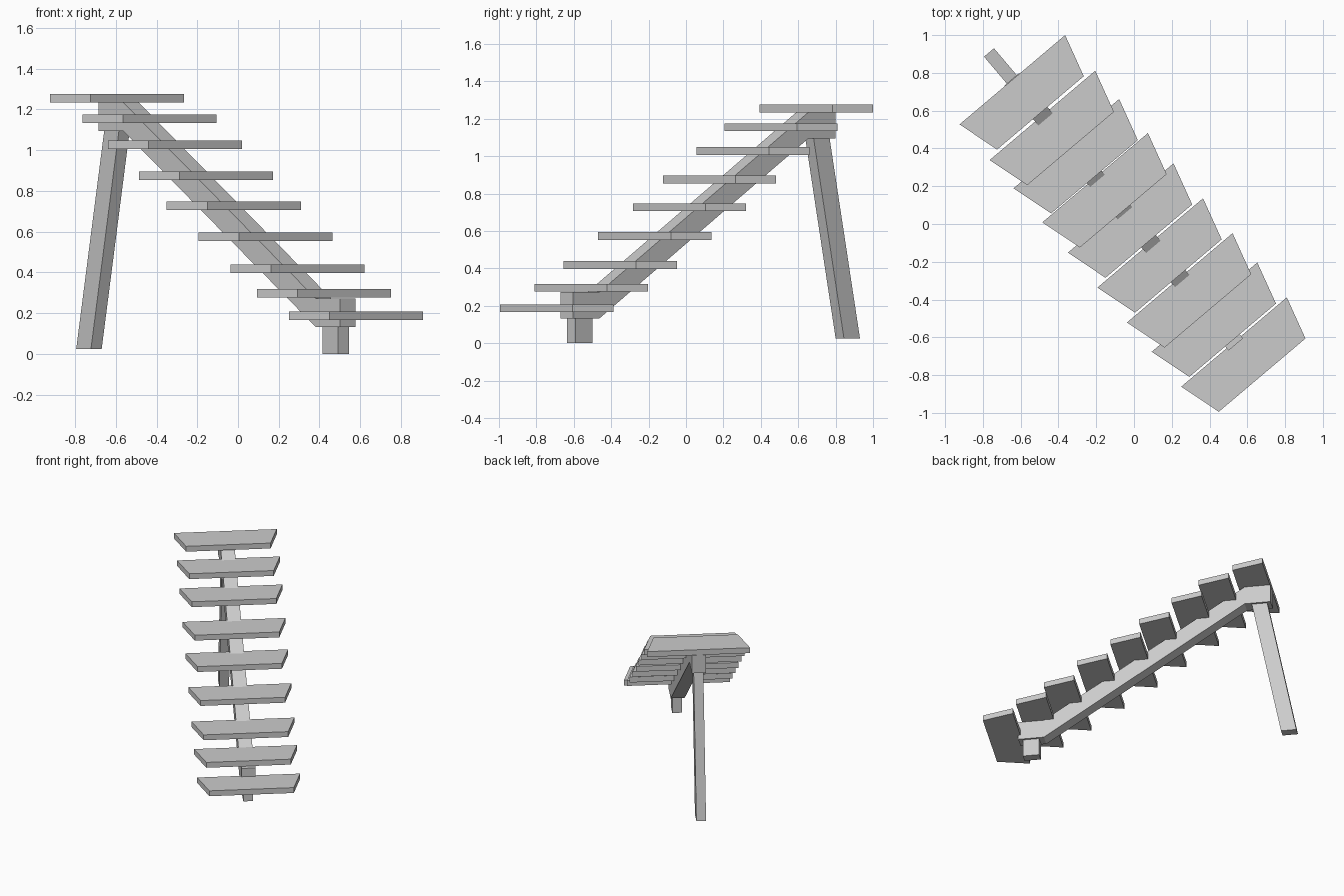
import bpy, bmesh
from mathutils import Vector

if "Cube" in bpy.data.objects:
    bpy.data.objects.remove(bpy.data.objects["Cube"])

# stair run direction (u) and sideways direction (v) in plan
U = Vector((-0.6456, 0.7637, 0))
V = Vector((0.7637, 0.6456, 0))


def place(s, v, z):
    return U * s + V * v + Vector((0, 0, z))


def prism(name, start, end):
    """Closed solid between two matching outlines of (s, v, z) points."""
    bm = bmesh.new()
    a = [bm.verts.new(place(*p)) for p in start]
    b = [bm.verts.new(place(*p)) for p in end]
    n = len(a)
    bm.faces.new(a[::-1])
    bm.faces.new(b)
    for i in range(n):
        j = (i + 1) % n
        bm.faces.new((a[i], a[j], b[j], b[i]))
    bmesh.ops.recalc_face_normals(bm, faces=bm.faces)
    mesh = bpy.data.meshes.new(name)
    bm.to_mesh(mesh)
    bm.free()
    obj = bpy.data.objects.new(name, mesh)
    bpy.context.collection.objects.link(obj)
    return obj


def rect(s, length, width, z):
    l, w = length / 2, width / 2
    return [(s - l, -w, z), (s + l, -w, z), (s + l, w, z), (s - l, w, z)]


# central beam: sloped, with level ends
path = [(-0.835, 0.133), (-0.648, 0.133), (0.815, 1.095), (1.003, 1.095)]
profile = path + [(s, z + 0.14) for s, z in reversed(path)]
prism("central_beam",
      [(s, -0.05, z) for s, z in profile],
      [(s, 0.05, z) for s, z in profile])

# front foot and leaning back leg
prism("front_foot", rect(-0.744, 0.118, 0.07, 0), rect(-0.744, 0.118, 0.07, 0.135))
prism("back_leg", rect(1.133, 0.112, 0.069, 0.025), rect(0.92, 0.112, 0.069, 1.097))

# tapered treads: (back edge position, centre height)
treads = [(-0.819, 0.187), (-0.577, 0.297), (-0.374, 0.418), (-0.132, 0.574),
          (0.11, 0.727), (0.32, 0.875), (0.556, 1.027), (0.752, 1.155), (0.999, 1.255)]
for i, (s, z) in enumerate(treads, 1):
    shape = [(s, -0.365), (s, 0.367), (s - 0.23, 0.302), (s - 0.23, -0.299)]
    prism(f"tread_{i}",
          [(a, b, z - 0.021) for a, b in shape],
          [(a, b, z + 0.021) for a, b in shape])
